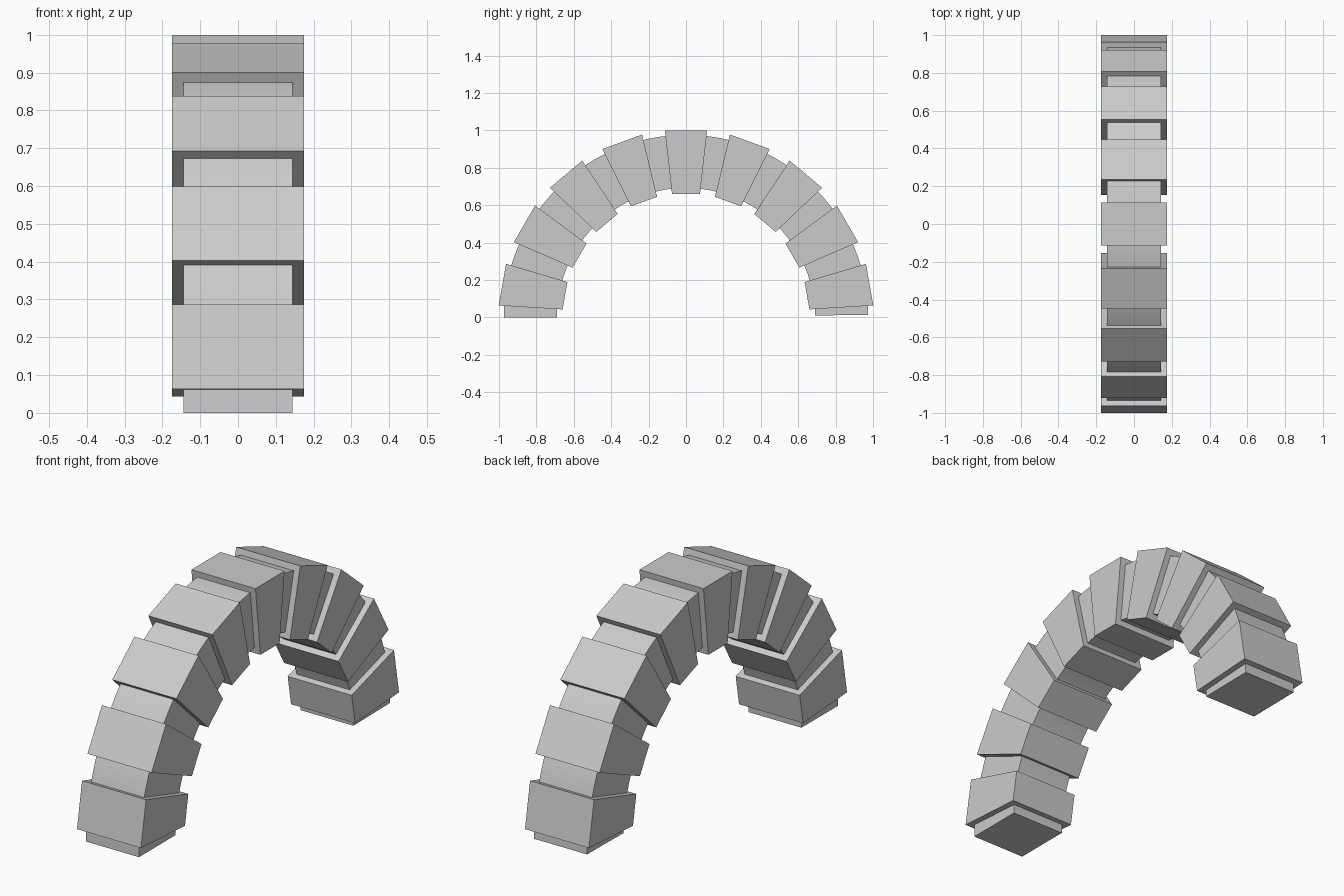
import bpy
import bmesh
import math

if "Cube" in bpy.data.objects:
    bpy.data.objects.remove(bpy.data.objects["Cube"])

CENTRE_Z = 0.002

stone = bpy.data.materials.new("light_grey_stone")
stone.diffuse_color = (0.6, 0.6, 0.6, 1)
stone.use_nodes = True
stone.node_tree.nodes["Principled BSDF"].inputs["Base Color"].default_value = stone.diffuse_color


def arch_piece(name, r_in, r_out, half_width, start, end, steps):
    """Rectangular section swept around the arch; 0 degrees is the front foot."""
    bm = bmesh.new()
    rings = []
    for i in range(steps + 1):
        a = math.radians(start + (end - start) * i / steps)
        rings.append([bm.verts.new((x, -r * math.cos(a), CENTRE_Z + r * math.sin(a)))
                      for x, r in ((-half_width, r_in), (half_width, r_in),
                                   (half_width, r_out), (-half_width, r_out))])
    for a, b in zip(rings, rings[1:]):
        for j in range(4):
            k = (j + 1) % 4
            bm.faces.new((a[j], a[k], b[k], b[j]))
    bm.faces.new(rings[0])
    bm.faces.new(rings[-1])
    bmesh.ops.recalc_face_normals(bm, faces=bm.faces)
    mesh = bpy.data.meshes.new(name)
    bm.to_mesh(mesh)
    bm.free()
    mesh.materials.append(stone)
    obj = bpy.data.objects.new(name, mesh)
    bpy.context.collection.objects.link(obj)
    return obj


# Narrow continuous core, smooth along the curve
core = arch_piece("arch_core", 0.69, 0.974, 0.144, -0.1, 179.3, 48)
bpy.context.view_layer.objects.active = core
core.select_set(True)
bpy.ops.object.shade_smooth_by_angle(angle=math.radians(30))

# Nine wedge blocks with flat faces, one every 20 degrees
HALF_ANGLE = 6.47
COS = math.cos(math.radians(HALF_ANGLE))
for n in range(9):
    mid = 10 + 20 * n
    arch_piece(f"wedge_block_{n + 1}", 0.657 / COS, 0.997 / COS, 0.174,
               mid - HALF_ANGLE, mid + HALF_ANGLE, 1)
